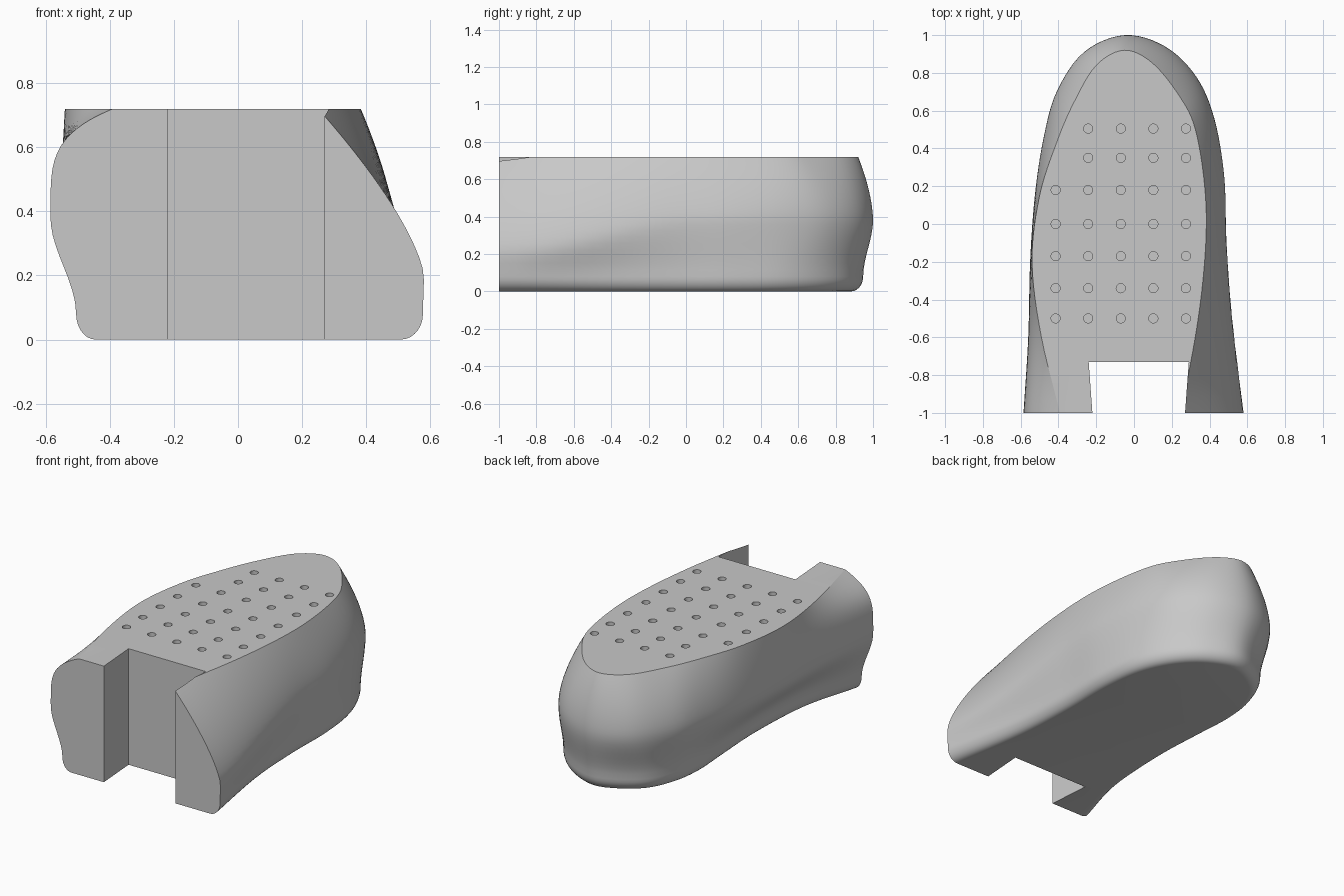
import bpy
import bmesh
import math
from mathutils import Vector

cube = bpy.data.objects.get("Cube")
if cube:
    bpy.data.objects.remove(cube, do_unlink=True)

HEIGHT = 0.72
grey = bpy.data.materials.new("plain grey")
grey.use_nodes = True
colour = (0.58, 0.58, 0.58, 1)
grey.diffuse_color = colour
grey.node_tree.nodes["Principled BSDF"].inputs["Base Color"].default_value = colour

# Plan outlines, from the right heel round the toe to the left heel
WIDEST = [(-.585, -1), (-.56, -.6), (-.55, -.2), (-.525, .15), (-.48, .45),
          (-.41, .7), (-.265, .91), (-.05, 1), (.165, .94), (.33, .78),
          (.425, .56), (.478, .25), (.49, -.1), (.52, -.5), (.58, -1)]
TOP_RIM = [(-.39, -1), (-.49, -.6), (-.54, -.2), (-.5, .15), (-.41, .43),
           (-.32, .64), (-.2, .84), (-.05, .92), (.1, .85), (.245, .67),
           (.325, .5), (.374, .2), (.38, -.1), (.34, -.5), (.25, -1)]
SOLE = [(-.505, -1), (-.4, -.63), (-.37, -.2), (-.385, .15), (-.4, .42),
        (-.37, .63), (-.27, .82), (-.04, .945), (.16, .89), (.32, .745),
        (.425, .53), (.465, .25), (.465, -.1), (.49, -.5), (.577, -1)]


def smooth(v):
    v = max(0.0, min(1.0, v))
    return v * v * (3 - 2 * v)


def spline(keys, steps=6):
    """Smooth curve through the key points."""
    p = [Vector(k) for k in keys]
    p = [2 * p[0] - p[1]] + p + [2 * p[-1] - p[-2]]
    out = []
    for i in range(1, len(p) - 2):
        a, b, c, d = p[i - 1:i + 3]
        for s in range(steps):
            t = s / steps
            out.append(0.5 * (2 * b + (c - a) * t + (2 * a - 5 * b + 4 * c - d) * t ** 2
                              + (3 * b - a - 3 * c + d) * t ** 3))
    return out + [p[-2]]


def wall_point(wide, rim, sole, z):
    """Point of the side wall at height z."""
    is_left = wide.x > 0
    belly = 0.38 - (0.18 * smooth((0.1 - wide.y) / 1.1) if is_left else 0)
    if z >= belly:
        if is_left:
            power = 1.7 - 0.3 * smooth((0.7 - wide.y) / 0.6)
        else:
            power = 1.7 + 2.6 * smooth((0.1 - wide.y) / 1.1)
        t = (z - belly) / (HEIGHT - belly)
        x, y = wide.lerp(rim, t ** power)
    else:
        # Tucked-in sole with a rounded lower edge
        x, y = wide.lerp(sole, smooth((belly - z) / (belly - 0.08)))
        curl = 1 - math.sqrt(1 - max(0, 1 - z / 0.08) ** 2)
        x *= 1 - 0.12 * curl
        if y > 0:
            y *= 1 - 0.07 * curl
    return (x, y, z)


def finish(name, bm):
    bmesh.ops.recalc_face_normals(bm, faces=bm.faces[:])
    mesh = bpy.data.meshes.new(name)
    bm.to_mesh(mesh)
    bm.free()
    ob = bpy.data.objects.new(name, mesh)
    bpy.context.collection.objects.link(ob)
    return ob


def prism(bm, outline, low, high):
    rings = [[bm.verts.new((x, y, z)) for x, y in outline] for z in (low, high)]
    bm.faces.new(rings[0][::-1])
    bm.faces.new(rings[1])
    for i in range(len(outline)):
        j = (i + 1) % len(outline)
        bm.faces.new((rings[0][i], rings[0][j], rings[1][j], rings[1][i]))


# Body: stacked outlines, closer together at the lower edge and the rim
heights = [0.08 * (1 - math.cos(i * math.pi / 14)) for i in range(7)]
heights += [0.08 + (HEIGHT - 0.08) * math.sin(i * math.pi / 56) for i in range(29)]
columns = list(zip(spline(WIDEST), spline(TOP_RIM), spline(SOLE)))
bm = bmesh.new()
grid = [[bm.verts.new(wall_point(*col, z)) for col in columns] for z in heights]
for low, high in zip(grid, grid[1:]):
    for i in range(len(columns) - 1):
        bm.faces.new((low[i], low[i + 1], high[i + 1], high[i]))
bm.faces.new(grid[0])
bm.faces.new(grid[-1])
bm.faces.new([row[0] for row in grid] + [row[-1] for row in reversed(grid)])
body = finish("body", bm)
body.data.materials.append(grey)

# Cutter for the heel notch
bm = bmesh.new()
prism(bm, [(-.213, -1.1), (.263, -1.1), (.29, -.73), (-.24, -.73)], -0.1, 1)
notch = finish("notch_cutter", bm)

# Cutter for the rows of small round holes
bm = bmesh.new()
circle = [(math.cos(a * math.pi / 12) * 0.024, math.sin(a * math.pi / 12) * 0.024)
          for a in range(24)]
for y in (.505, .35, .18, 0, -.17, -.34, -.5):
    for i in range(5):
        if i == 0 and y > 0.2:
            continue
        x = -0.415 + i * 0.1725
        prism(bm, [(x + cx, y + cy) for cx, cy in circle], HEIGHT - 0.06, HEIGHT + 0.05)
holes = finish("hole_cutter", bm)

bpy.ops.object.select_all(action="DESELECT")
bpy.context.view_layer.objects.active = body
body.select_set(True)
for cutter in (notch, holes):
    cutter.hide_render = True
    mod = body.modifiers.new(cutter.name, "BOOLEAN")
    mod.operation = "DIFFERENCE"
    mod.solver = "EXACT"
    mod.object = cutter
    bpy.ops.object.modifier_apply(modifier=mod.name)
    bpy.data.objects.remove(cutter, do_unlink=True)

bpy.ops.object.shade_smooth_by_angle(angle=math.radians(30))
